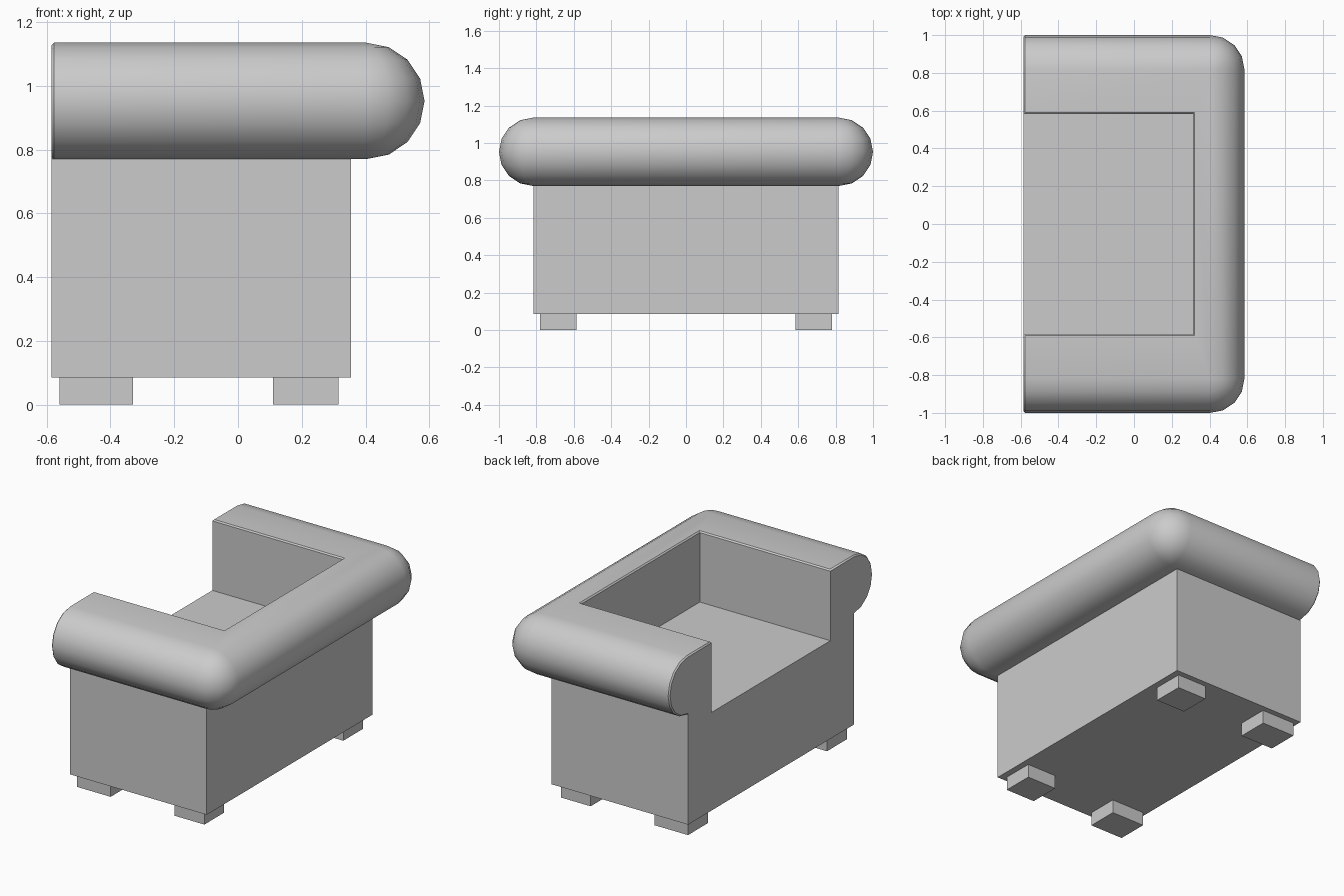
import bpy, bmesh, math

if "Cube" in bpy.data.objects:
    bpy.data.objects.remove(bpy.data.objects["Cube"])

FRONT, BEV = -0.585, 0.008
Z0, Z_FLOOR, Z_ROLL, Z_TOP = 0.085, 0.575, 0.77, 1.135
R = (Z_TOP - Z_ROLL) / 2
ZC = Z_ROLL + R
ROLL_X, ROLL_Y = 0.585 - R, 1.0 - R      # roll centre lines


def box(name, x0, x1, y0, y1, z0, z1):
    bpy.ops.mesh.primitive_cube_add(size=1, location=((x0 + x1) / 2, (y0 + y1) / 2, (z0 + z1) / 2))
    ob = bpy.context.object
    ob.name = name
    ob.scale = (x1 - x0, y1 - y0, z1 - z0)
    bpy.ops.object.transform_apply(location=False, rotation=False, scale=True)
    return ob


def section(angle=0.0, x=None, inset=0.0):
    """Cross-section of arm/back: inner wall, rolled top, outer wall."""
    straight = x is not None
    xi, xe, xr, xw = (x, x, x, x) if straight else (0.313, 0.313 + BEV, ROLL_X, 0.355)
    pts = [(xi, 0.583, Z_FLOOR), (xi, 0.583, Z_TOP - BEV), (xe, 0.583 + BEV, Z_TOP - inset)]
    r = R - inset
    for i in range(9):
        t = math.pi / 2 - math.pi * i / 8
        d = r * math.cos(t)
        pts.append((xr + d * math.sin(angle), ROLL_Y + d * math.cos(angle), ZC + r * math.sin(t)))
    return pts + [(xw, 0.815, Z_ROLL), (xw, 0.815, Z0)]


# frame: section swept along arm, around the rounded corner, then mirrored
half = [section(x=FRONT, inset=BEV), section(x=FRONT + BEV)]
half += [section(angle=math.pi / 2 * i / 4) for i in range(5)]
rings = half + [[(x, -y, z) for x, y, z in s] for s in reversed(half)]

bm = bmesh.new()
vr = [[bm.verts.new(p) for p in s] for s in rings]
for a, b in zip(vr, vr[1:]):
    for i in range(len(a) - 1):
        bm.faces.new((a[i], a[i + 1], b[i + 1], b[i]))
bm.faces.new(vr[0] + vr[-1][::-1])            # open front side
bm.faces.new([s[-1] for s in vr])             # underside
bm.faces.new([s[0] for s in vr])              # floor below the seat
bmesh.ops.remove_doubles(bm, verts=bm.verts[:], dist=0.0005)
bmesh.ops.dissolve_degenerate(bm, dist=0.0005, edges=bm.edges[:])
bmesh.ops.recalc_face_normals(bm, faces=bm.faces[:])
me = bpy.data.meshes.new("sofa_frame")
bm.to_mesh(me)
bm.free()
frame = bpy.data.objects.new("sofa_frame", me)
bpy.context.collection.objects.link(frame)
bpy.ops.object.select_all(action='DESELECT')
frame.select_set(True)
bpy.context.view_layer.objects.active = frame
bpy.ops.object.shade_smooth_by_angle(angle=math.radians(32))

# seat cushion
box("seat", FRONT, 0.313, -0.583, 0.583, Z_FLOOR, 0.695)

# feet
for label, x0, x1 in (("front", -0.56, -0.33), ("back", 0.11, 0.315)):
    for side, y0, y1 in (("left", 0.585, 0.78), ("right", -0.78, -0.585)):
        box(f"{label}_{side}_foot", x0, x1, y0, y1, 0, Z0)
